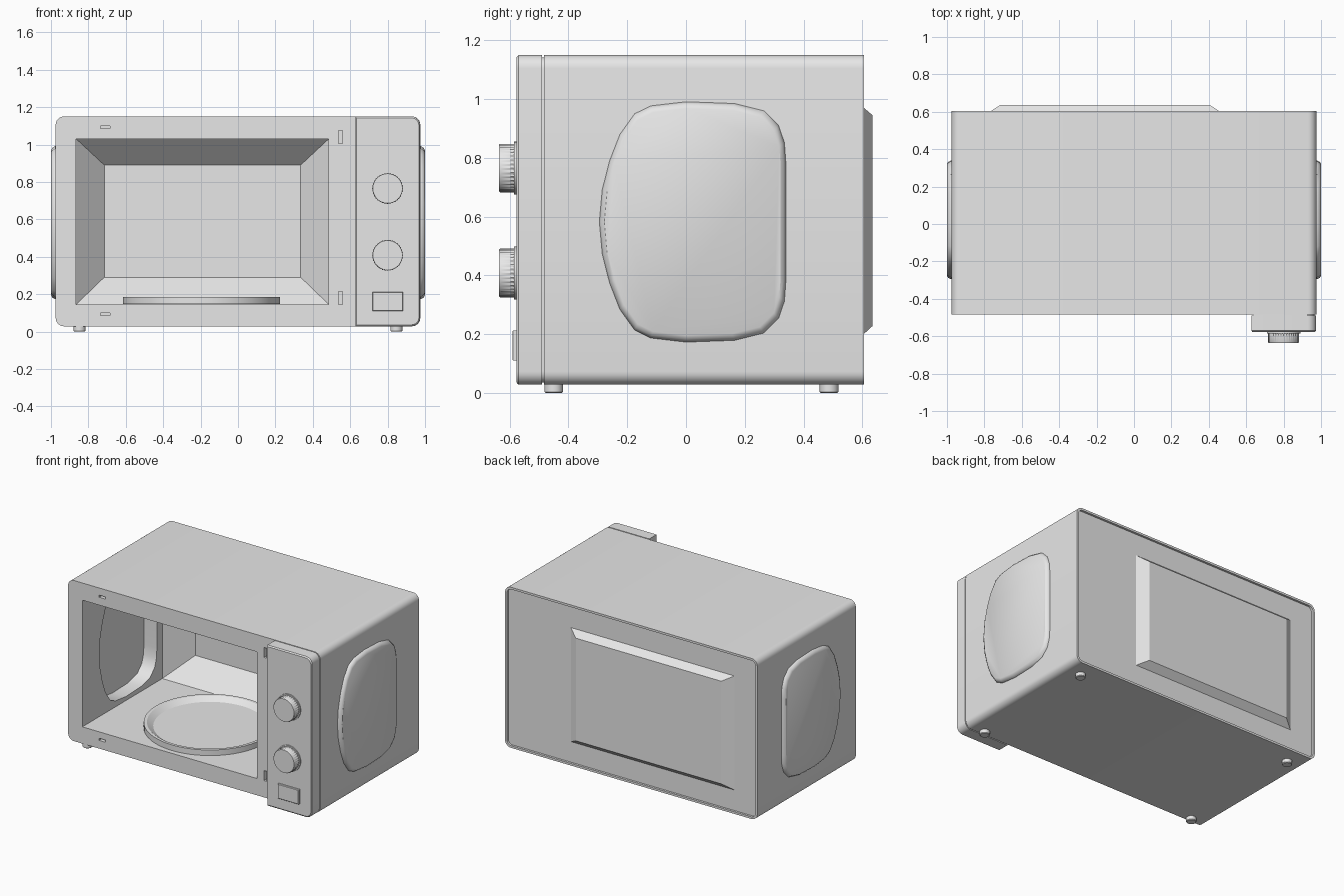
import bpy, bmesh, math

cube = bpy.data.objects.get("Cube")
if cube:
    bpy.data.objects.remove(cube, do_unlink=True)

GREY = (0.8, 0.8, 0.8, 1.0)
mat = bpy.data.materials.new("light grey")
mat.use_nodes = True
mat.diffuse_color = GREY
mat.node_tree.nodes["Principled BSDF"].inputs["Base Color"].default_value = GREY


def activate(ob):
    bpy.ops.object.select_all(action='DESELECT')
    ob.select_set(True)
    bpy.context.view_layer.objects.active = ob


def smooth(ob):
    activate(ob)
    bpy.ops.object.shade_smooth_by_angle(angle=math.radians(32))


def loft(name, sections, smoothed=True):
    """Skin a closed solid through matching rings of points."""
    bm = bmesh.new()
    rings = [[bm.verts.new(p) for p in s] for s in sections]
    n = len(rings[0])
    for a, b in zip(rings, rings[1:]):
        for i in range(n):
            j = (i + 1) % n
            bm.faces.new((a[i], a[j], b[j], b[i]))
    bm.faces.new(rings[0])
    bm.faces.new(rings[-1])
    bmesh.ops.recalc_face_normals(bm, faces=bm.faces)
    me = bpy.data.meshes.new(name)
    bm.to_mesh(me)
    bm.free()
    me.materials.append(mat)
    ob = bpy.data.objects.new(name, me)
    bpy.context.collection.objects.link(ob)
    if smoothed:
        smooth(ob)
    return ob


def outline(x0, x1, z0, z1, left=0.0, right=0.0, steps=6):
    """Rectangle in x and z with separate corner radii for its two sides."""
    pts = []
    corners = ((x1, z1, -1, -1, right, 0), (x0, z1, 1, -1, left, 90),
               (x0, z0, 1, 1, left, 180), (x1, z0, -1, 1, right, 270))
    for x, z, sx, sz, r, start in corners:
        if r == 0:
            pts.append((x, z))
            continue
        for k in range(steps + 1):
            a = math.radians(start + 90 * k / steps)
            pts.append((x + sx * r + r * math.cos(a), z + sz * r + r * math.sin(a)))
    return pts


def at_y(pts, y):
    return [(x, y, z) for x, z in pts]


def box(name, x0, x1, y0, y1, z0, z1):
    pts = outline(x0, x1, z0, z1)
    return loft(name, [at_y(pts, y0), at_y(pts, y1)], False)


def cut(target, cutter):
    activate(target)
    m = target.modifiers.new("cut", 'BOOLEAN')
    m.operation = 'DIFFERENCE'
    m.solver = 'EXACT'
    m.object = cutter
    bpy.ops.object.modifier_apply(modifier=m.name)
    bpy.data.objects.remove(cutter, do_unlink=True)


def circle(cx, cz, r, n=48, ridge=0.0):
    return [(cx + (r - ridge * (i % 2)) * math.cos(math.tau * i / n),
             cz + (r - ridge * (i % 2)) * math.sin(math.tau * i / n)) for i in range(n)]


# Side bulge outline in y and z: upper half, mirrored about its middle height
MID = 0.582
upper = [(-0.295, 0.0), (-0.285, 0.11), (-0.26, 0.208), (-0.225, 0.298), (-0.175, 0.368),
         (-0.12, 0.395), (0.0, 0.409), (0.165, 0.403), (0.265, 0.378), (0.315, 0.328),
         (0.335, 0.27), (0.34, 0.2)]
BULGE = upper + [(y, -h) for y, h in reversed(upper[1:])]


def bulge_ring(x, inset=0.0):
    s = 1 - inset / 0.36
    return [(x, 0.02 + (y - 0.02) * s, MID + h * s) for y, h in BULGE]


# Casing with rounded long edges
shell = outline(-0.975, 0.975, 0.028, 1.15, 0.045, 0.045)
casing = loft("casing", [at_y(shell, -0.483), at_y(shell, 0.605)], False)

# Cooking cavity, tapering towards its back wall
mouth = outline(-0.865, 0.485, 0.145, 1.03)
rear = outline(-0.715, 0.335, 0.29, 0.89)
cut(casing, loft("cavity_cutter", [at_y(mouth, -0.6), at_y(mouth, 0.40),
                                   at_y(rear, 0.55)], False))
# Recess in the cavity wall behind the side bulge
cut(casing, loft("recess_cutter", [bulge_ring(-0.8), bulge_ring(-0.965)], False))
# Shallow rim around the back
rim = outline(-0.96, 0.96, 0.043, 1.135, 0.032, 0.032)
cut(casing, loft("rim_cutter", [at_y(rim, 0.59), at_y(rim, 0.7)], False))
# Latch and hinge slots
for z0, z1 in ((1.085, 1.1), (0.085, 0.1)):
    cut(casing, box("latch_cutter", -0.735, -0.685, -0.6, -0.45, z0, z1))
for z0, z1 in ((1.005, 1.075), (0.145, 0.215)):
    cut(casing, box("hinge_cutter", 0.538, 0.56, -0.6, -0.45, z0, z1))
smooth(casing)

# Raised panel on the back
loft("back_bulge", [at_y(outline(-0.79, 0.48, 0.185, 0.985), 0.588),
                    at_y(outline(-0.717, 0.407, 0.228, 0.945), 0.635)], False)

# Bulges on both sides
for side, label in ((1, "left"), (-1, "right")):
    loft(label + "_side_bulge", [bulge_ring(side * 0.97), bulge_ring(side * 0.978),
                                 bulge_ring(side * 0.993, 0.008),
                                 bulge_ring(side * 1.0, 0.02)])

# Control panel with a softened front edge
panel = outline(0.627, 0.973, 0.028, 1.15, 0, 0.045)
face = outline(0.633, 0.967, 0.036, 1.142, 0, 0.039)
loft("control_panel", [at_y(panel, -0.490), at_y(panel, -0.570), at_y(face, -0.577)])
seam = outline(0.635, 0.965, 0.036, 1.142, 0, 0.039)
loft("panel_seam", [at_y(seam, -0.492), at_y(seam, -0.48)])

# Knobs with collars and ridged grips
for z, label in ((0.765, "upper"), (0.408, "lower")):
    collar = circle(0.80, z, 0.09)
    loft(label + "_knob_collar", [at_y(collar, -0.57), at_y(collar, -0.585)])
    loft(label + "_knob", [at_y(circle(0.80, z, 0.083, 72, 0.003), -0.58),
                           at_y(circle(0.80, z, 0.083, 72, 0.003), -0.632),
                           at_y(circle(0.80, z, 0.079, 72), -0.637)])

# Push button
loft("push_button", [at_y(outline(0.72, 0.882, 0.11, 0.212), -0.57),
                     at_y(outline(0.72, 0.882, 0.11, 0.212), -0.588),
                     at_y(outline(0.723, 0.879, 0.113, 0.209), -0.591)], False)

# Turntable: turned dish with a raised lip
profile = [(0.10, 0.146), (0.42, 0.146), (0.42, 0.185), (0.40, 0.185), (0.36, 0.158), (0.05, 0.158)]
loft("turntable", [[(x, y - 0.03, z) for x, y in circle(-0.195, 0, r, 64)] for r, z in profile])

# Feet
for x in (-0.847, 0.847):
    for y in (-0.45, 0.487):
        foot = [(r, z) for r, z in ((0.028, 0.0), (0.032, 0.004), (0.032, 0.035))]
        loft("foot", [[(a, b, z) for a, b in circle(x, y, r, 24)] for r, z in foot])
